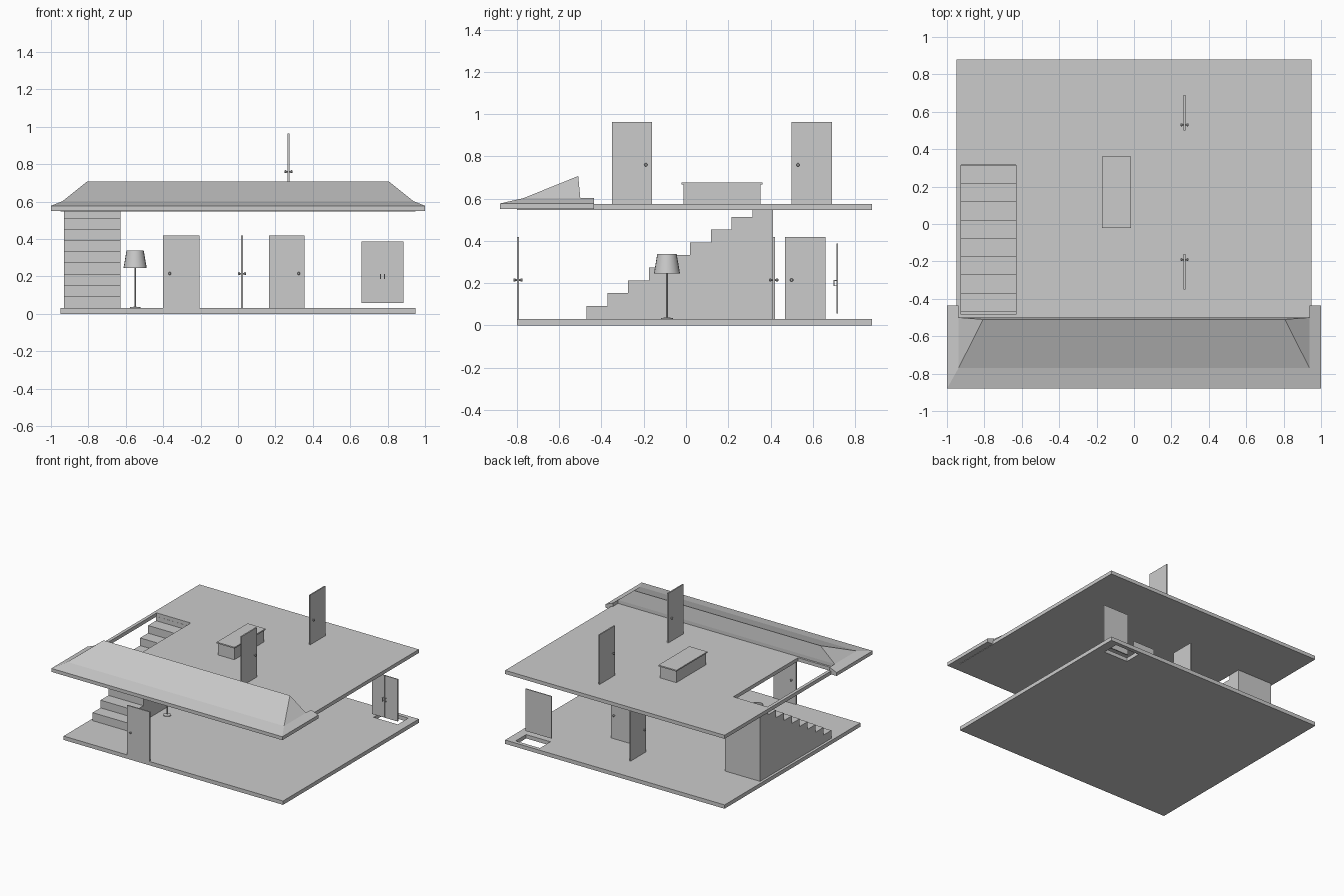
import bpy, bmesh, math
from mathutils import Matrix, Vector

if "Cube" in bpy.data.objects:
    bpy.data.objects.remove(bpy.data.objects["Cube"])

grey = bpy.data.materials.new("light grey")
grey.diffuse_color = (0.6, 0.6, 0.6, 1)
grey.use_nodes = True
grey.node_tree.nodes["Principled BSDF"].inputs["Base Color"].default_value = grey.diffuse_color


def add(name, bm):
    bmesh.ops.recalc_face_normals(bm, faces=bm.faces)
    me = bpy.data.meshes.new(name)
    bm.to_mesh(me)
    bm.free()
    me.materials.append(grey)
    ob = bpy.data.objects.new(name, me)
    bpy.context.collection.objects.link(ob)
    return ob


def box(name, x, y, z):
    bm = bmesh.new()
    bmesh.ops.create_cube(bm, size=1)
    for v in bm.verts:
        v.co = Vector([(r[0] + r[1]) / 2 + c * (r[1] - r[0]) for c, r in zip(v.co, (x, y, z))])
    return add(name, bm)


def slab(name, x, y, z, hx, hy):
    """Floor plate with one rectangular opening."""
    bm = bmesh.new()

    def ring(rx, ry, h):
        return [bm.verts.new((rx[i], ry[j], h)) for i, j in ((0, 0), (1, 0), (1, 1), (0, 1))]
    rings = [ring(x, y, z[0]), ring(x, y, z[1]), ring(hx, hy, z[1]), ring(hx, hy, z[0])]
    for k in range(4):
        p, q = rings[k], rings[(k + 1) % 4]
        for i in range(4):
            j = (i + 1) % 4
            bm.faces.new((p[i], p[j], q[j], q[i]))
    return add(name, bm)


def lathe(name, profile, matrix, sides=16):
    """Spin (radius, height) points around local z."""
    bm = bmesh.new()
    vs = [bm.verts.new((r, 0, h)) for r, h in profile]
    es = [bm.edges.new(p) for p in zip(vs, vs[1:])]
    bmesh.ops.spin(bm, geom=vs + es, cent=(0, 0, 0), axis=(0, 0, 1),
                   angle=2 * math.pi, steps=sides)
    bmesh.ops.remove_doubles(bm, verts=bm.verts, dist=1e-5)
    bm.transform(matrix)
    ob = add(name, bm)
    bpy.context.view_layer.objects.active = ob
    ob.select_set(True)
    bpy.ops.object.shade_smooth_by_angle(angle=math.radians(35))
    ob.select_set(False)
    return ob


def door(name, axis, plane, span, z, knob):
    """Thin door leaf with a knob on both faces; axis is its facing direction."""
    thick = (plane - 0.005, plane + 0.005)
    if axis == 'x':
        box(name, thick, span, z)
        centre, rot = (plane, knob, z[0] + 0.185), Matrix.Rotation(math.pi / 2, 4, 'Y')
    else:
        box(name, span, thick, z)
        centre, rot = (knob, plane, z[0] + 0.185), Matrix.Rotation(math.pi / 2, 4, 'X')
    half = [(0.004, 0.005), (0.004, 0.010), (0.008, 0.014), (0.008, 0.018), (0.005, 0.022), (0, 0.022)]
    prof = [(r, -h) for r, h in reversed(half)] + half
    lathe(name + "_knob", prof, Matrix.Translation(centre) @ rot, 12)


# floors with stair opening and back corner opening
slab("ground_floor", (-0.95, 0.95), (-0.8, 0.88), (0, 0.03), (0.67, 0.88), (0.72, 0.85))
slab("upper_floor", (-0.95, 0.95), (-0.8, 0.88), (0.547, 0.575), (-0.925, -0.63), (-0.485, 0.315))

# staircase: stepped profile pulled across x
pts = [(-0.47, 0.03)]
for i in range(9):
    h = min(0.093 + 0.06 * i, 0.547)
    pts += [(-0.47 + 0.098 * i, h), (-0.47 + 0.098 * (i + 1), h)]
pts.append((pts[-1][0], 0.03))
bm = bmesh.new()
f = bm.faces.new([bm.verts.new((-0.93, y, z)) for y, z in pts])
ext = bmesh.ops.extrude_face_region(bm, geom=[f], use_keep_orig=True)
bmesh.ops.translate(bm, vec=(0.303, 0, 0), verts=[g for g in ext["geom"] if isinstance(g, bmesh.types.BMVert)])
add("staircase", bm)

# porch roof: right half, mirrored
P = dict(a=(1, -0.88, 0.55), b=(1, -0.435, 0.55), c=(0.938, -0.435, 0.55), d=(0.938, -0.5, 0.55),
         e=(0, -0.5, 0.55), f=(0, -0.88, 0.55), A=(1, -0.88, 0.577), B=(1, -0.435, 0.577),
         C=(0.938, -0.435, 0.602), D=(0.938, -0.5, 0.602), E=(0, -0.5, 0.602), F=(0, -0.88, 0.577),
         G=(0.938, -0.77, 0.602), H=(0, -0.77, 0.602), R=(0.807, -0.51, 0.707), S=(0, -0.51, 0.707))
bm = bmesh.new()
V = {k: bm.verts.new(p) for k, p in P.items()}
for face in "abcdef faAF abBA bcCB cdDC deED FAGH ABCDG HGRS GDR DESR".split():
    bm.faces.new([V[k] for k in face])
roof = add("porch_roof", bm)
roof.modifiers.new("mirror", 'MIRROR').use_axis = (True, False, False)

# doors
low, high = (0.03, 0.418), (0.575, 0.963)
door("front_door", 'y', -0.795, (-0.4, -0.205), low, -0.365)
door("back_room_door", 'y', 0.415, (0.165, 0.355), low, 0.325)
door("hall_door", 'x', 0.022, (0.468, 0.66), low, 0.5)
door("upper_front_door", 'x', 0.27, (-0.35, -0.16), high, -0.19)
door("upper_back_door", 'x', 0.27, (0.5, 0.69), high, 0.53)

# double closet doors with bracket handles
for side, s in (("left", -1), ("right", 1)):
    mid = 0.7725
    xs = sorted((mid + s * 0.001, mid + s * 0.112))
    box("closet_door_" + side, xs, (0.712, 0.72), (0.057, 0.387))
    hx = sorted((mid + s * 0.009, mid + s * 0.014))
    box("closet_handle_" + side, hx, (0.699, 0.703), (0.186, 0.214))
    for z in (0.186, 0.21):
        box("closet_handle_post_" + side, hx, (0.703, 0.712), (z, z + 0.004))

# chest on the upper floor
box("chest_body", (-0.163, -0.022), (-0.013, 0.353), (0.575, 0.667))
box("chest_lid", (-0.17, -0.015), (-0.021, 0.362), (0.667, 0.677))

# floor lamp
at = Matrix.Translation((-0.55, -0.09, 0))
lathe("lamp_stand", [(0, 0.03), (0.028, 0.03), (0.028, 0.035), (0.004, 0.038), (0.004, 0.25), (0, 0.25)], at)
lathe("lamp_shade", [(0.062, 0.245), (0.046, 0.337)], at, 20)
